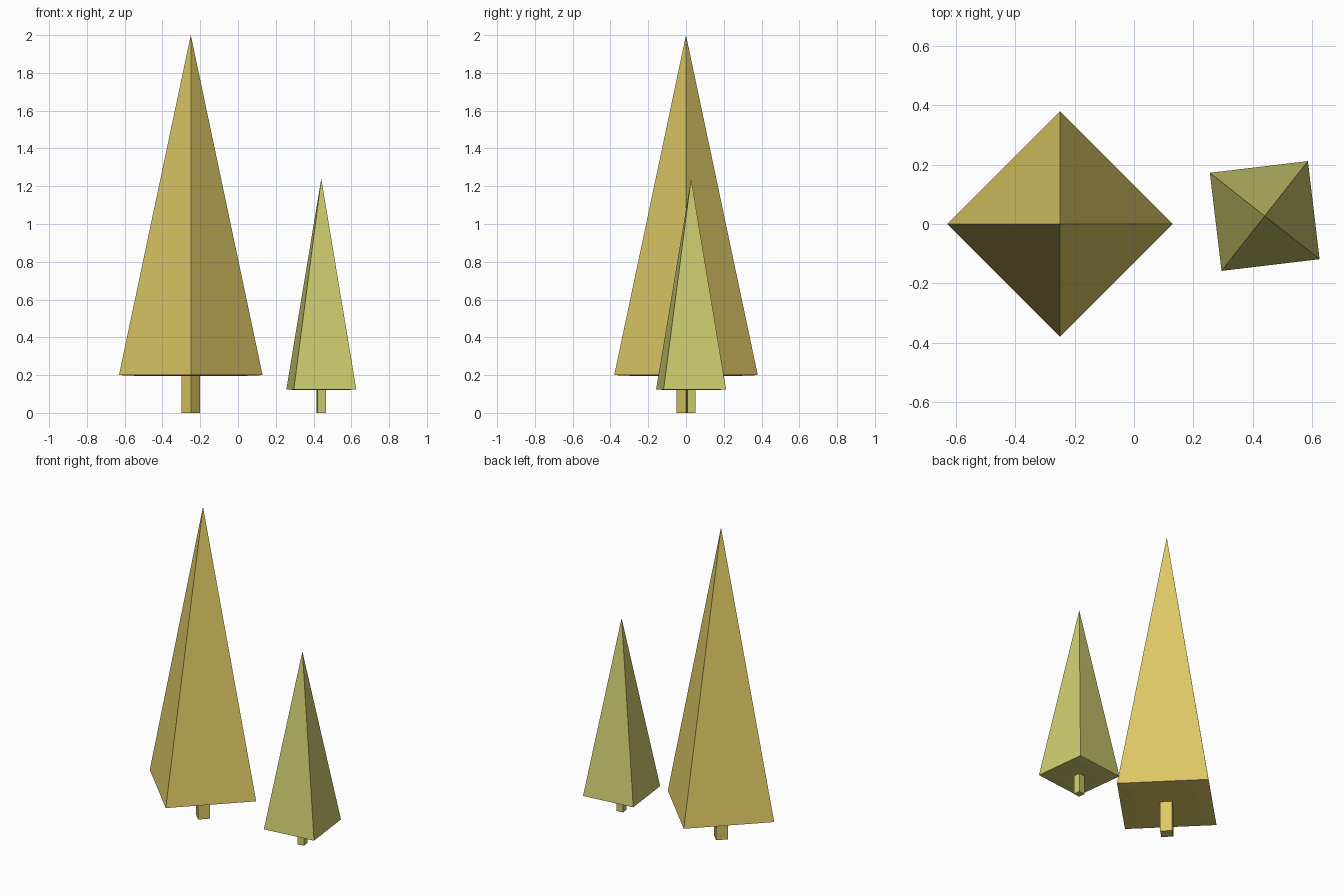
import bpy, bmesh, math

if "Cube" in bpy.data.objects:
    bpy.data.objects.remove(bpy.data.objects["Cube"])

def lathe4(name, profile, mat, loc, angle, scale):
    """Four-sided solid from (radius, z) rings, bottom to top; radius 0 is a point."""
    bm = bmesh.new()
    rings = []
    for r, z in profile:
        n = 4 if r else 1
        rings.append([bm.verts.new((r * math.cos(i * math.pi / 2),
                                    r * math.sin(i * math.pi / 2), z)) for i in range(n)])
    for a, b in zip(rings, rings[1:]):
        for i in range(4):
            j = (i + 1) % 4
            bm.faces.new([a[i], a[j], b[0]] if len(b) == 1 else [a[i], a[j], b[j], b[i]])
    bm.faces.new(rings[0][::-1])
    bmesh.ops.recalc_face_normals(bm, faces=bm.faces)
    mesh = bpy.data.meshes.new(name)
    bm.to_mesh(mesh)
    bm.free()
    mesh.materials.append(mat)
    ob = bpy.data.objects.new(name, mesh)
    bpy.context.collection.objects.link(ob)
    ob.location = (loc[0], loc[1], 0)
    ob.rotation_euler.z = angle
    ob.scale = (scale,) * 3

def tree(prefix, color, loc, angle, scale):
    mat = bpy.data.materials.new(prefix + "_foliage")
    mat.diffuse_color = color
    mat.use_nodes = True
    mat.node_tree.nodes["Principled BSDF"].inputs["Base Color"].default_value = mat.diffuse_color
    # square trunk
    lathe4(prefix + "_trunk", [(0.05, 0), (0.05, 0.2)], mat, loc, angle, scale)
    # pyramid canopy with a slightly lowered ring underneath
    lathe4(prefix + "_canopy", [(0.05, 0.197), (0.262, 0.195), (0.38, 0.2), (0, 2)],
           mat, loc, angle, scale)

tree("large_tree", (0.73, 0.58, 0.13, 1), (-0.25, 0), 0, 1)
tree("small_tree", (0.61, 0.60, 0.16, 1), (0.441, 0.027), math.radians(51.8), 0.62)
